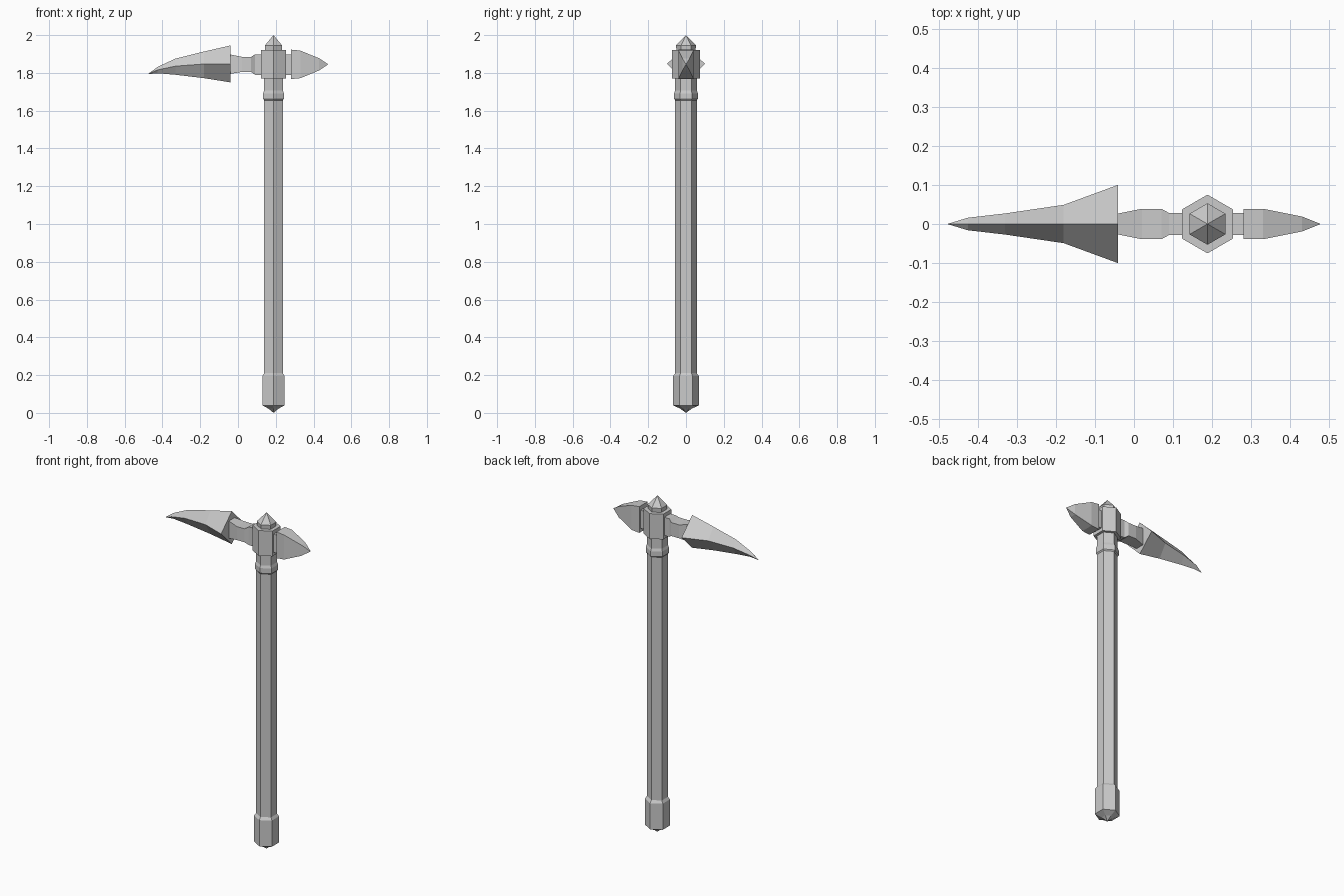
import bpy, bmesh
from math import cos, sin, tau

cube = bpy.data.objects.get("Cube")
if cube:
    bpy.data.objects.remove(cube)

CX = 0.188   # shaft axis
MID = 1.845  # height of the head's centre line

grey = bpy.data.materials.new("plain grey")
grey.use_nodes = True
GREY = (0.6, 0.6, 0.6, 1)
grey.diffuse_color = GREY
grey.node_tree.nodes["Principled BSDF"].inputs["Base Color"].default_value = GREY


def loft(name, sections):
    """Join rings of points with flat faces; a one-point ring is a tip."""
    bm = bmesh.new()
    rings = [[bm.verts.new(p) for p in s] for s in sections]
    for a, b in zip(rings, rings[1:]):
        n = max(len(a), len(b))
        for i in range(n):
            j = (i + 1) % n
            corners = [a[i % len(a)], a[j % len(a)], b[j % len(b)], b[i % len(b)]]
            bm.faces.new(list(dict.fromkeys(corners)))
    for end in (rings[0], rings[-1]):
        if len(end) > 2:
            bm.faces.new(end)
    bmesh.ops.recalc_face_normals(bm, faces=bm.faces)
    mesh = bpy.data.meshes.new(name)
    bm.to_mesh(mesh)
    bm.free()
    mesh.materials.append(grey)
    obj = bpy.data.objects.new(name, mesh)
    bpy.context.collection.objects.link(obj)
    return obj


def hexagon(r, z):
    if r == 0:
        return [(CX, 0, z)]
    return [(CX + r * sin(i * tau / 6), r * cos(i * tau / 6), z) for i in range(6)]


def box(x, y, low, high):
    return [(x, -y, low), (x, y, low), (x, y, high), (x, -y, high)]


def diamond(x, y, low, mid, high):
    return [(x, -y, mid), (x, 0, low), (x, y, mid), (x, 0, high)]


def turned(name, profile):
    return loft(name, [hexagon(r, z) for r, z in profile])


# Six-sided shaft with its pommel and collar
turned("pommel", [(0, 0), (0.03, 0.022), (0.068, 0.04), (0.068, 0.195), (0.057, 0.21)])
turned("shaft", [(0.057, 0.2), (0.057, 1.78)])
turned("collar", [(0.057, 1.655), (0.063, 1.662), (0.063, 1.692), (0.057, 1.707)])

# Head block and pointed cap
turned("head_block", [(0.075, 1.77), (0.075, 1.92)])
turned("cap", [(0.05, 1.915), (0.053, 1.945), (0, 2.0)])

# Neck that carries the blade
loft("blade_neck", [box(*s) for s in (
    (0.14, 0.028, 1.79, 1.898), (0.09, 0.028, 1.79, 1.898),
    (0.07, 0.039, 1.805, 1.885), (0.02, 0.039, 1.805, 1.885),
    (-0.05, 0.025, 1.793, 1.899))])

# Curved four-edged blade
loft("blade", [diamond(*s) for s in (
    (-0.041, 0.1, 1.75, 1.848, 1.945), (-0.18, 0.049, 1.772, 1.847, 1.913),
    (-0.33, 0.027, 1.79, 1.836, 1.876),
    (-0.425, 0.016, 1.798, 1.816, 1.832))] + [[(-0.478, 0, 1.793)]])

# Short spike on the other side
loft("spike_neck", [box(0.23, 0.028, 1.79, 1.898), box(0.29, 0.028, 1.79, 1.898)])
loft("spike", [box(x, y, MID - h, MID + h) for x, y, h in (
    (0.28, 0.039, 0.078), (0.33, 0.039, 0.073), (0.43, 0.019, 0.032))]
    + [[(0.478, 0, MID)]])
